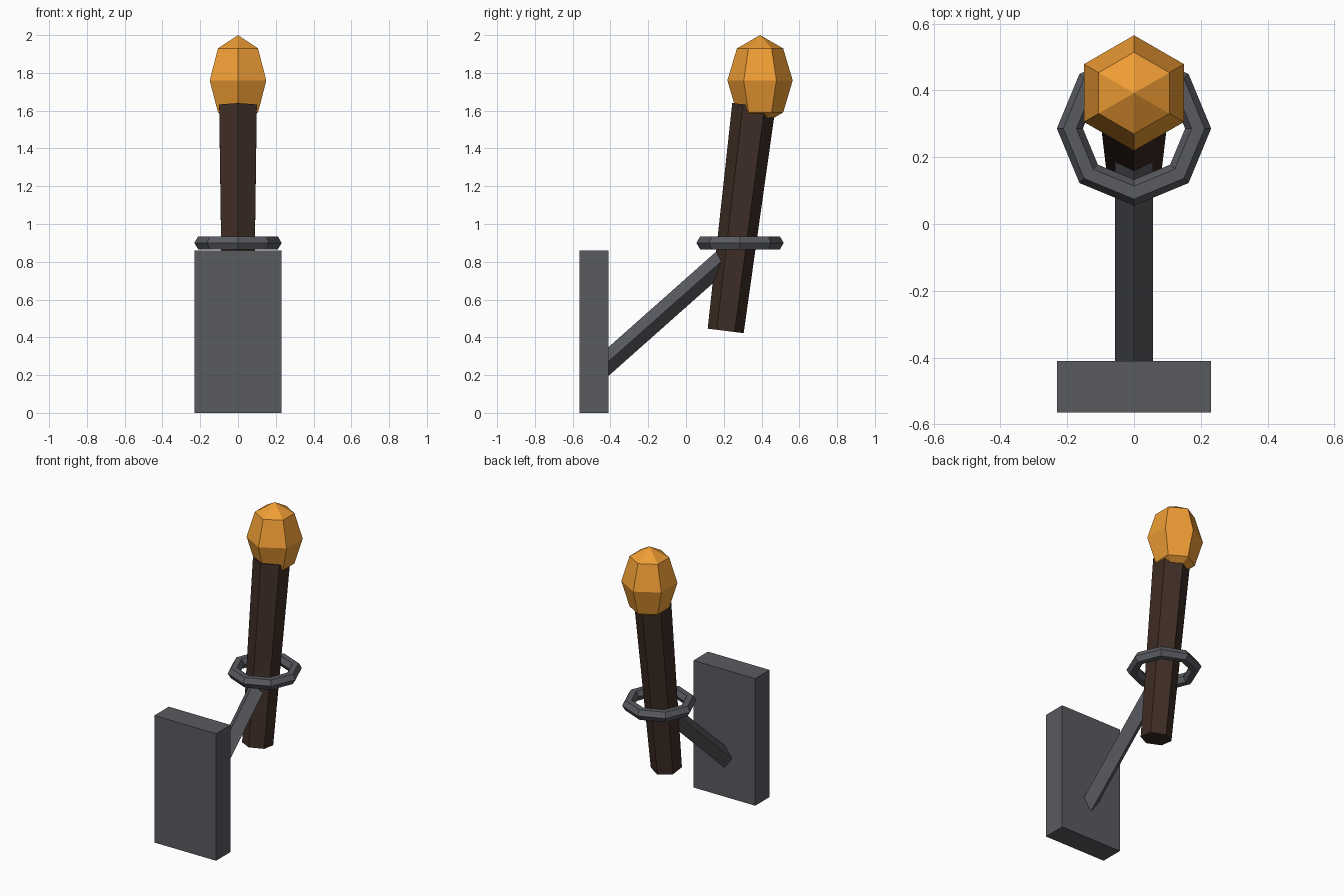
import bpy
import bmesh
from math import sin, cos, pi, atan2
from mathutils import Vector, Matrix

if "Cube" in bpy.data.objects:
    bpy.data.objects.remove(bpy.data.objects["Cube"])


def material(name, rgb):
    m = bpy.data.materials.new(name)
    m.diffuse_color = (*rgb, 1)
    m.use_nodes = True
    m.node_tree.nodes["Principled BSDF"].inputs["Base Color"].default_value = m.diffuse_color
    return m


iron = material("iron", (0.10, 0.104, 0.118))
wood = material("wood", (0.048, 0.026, 0.018))
fire = material("fire", (0.87, 0.34, 0.035))


def lathe(name, profile, sides, phase, mat, matrix):
    """Faceted solid of (radius, height) rings; radius 0 makes a point, open ends are capped."""
    bm = bmesh.new()
    rings = []
    for r, z in profile:
        count = sides if r > 0 else 1
        rings.append([bm.verts.new((r * cos(phase + 2 * pi * i / sides),
                                    r * sin(phase + 2 * pi * i / sides), z))
                      for i in range(count)])
    for lo, hi in zip(rings, rings[1:]):
        for i in range(sides):
            j = (i + 1) % sides
            quad = [lo[i % len(lo)], lo[j % len(lo)], hi[j % len(hi)], hi[i % len(hi)]]
            bm.faces.new(list(dict.fromkeys(quad)))
    for end in (rings[0], rings[-1]):
        if len(end) > 1:
            bm.faces.new(end)
    bmesh.ops.recalc_face_normals(bm, faces=bm.faces)
    mesh = bpy.data.meshes.new(name)
    bm.to_mesh(mesh)
    bm.free()
    ob = bpy.data.objects.new(name, mesh)
    ob.matrix_world = matrix
    mesh.materials.append(mat)
    bpy.context.collection.objects.link(ob)
    return ob


def bar(name, a, b, r1, r2, sides, phase, mat):
    """Straight tapered bar between two points in the x = 0 plane."""
    a, d = Vector(a), Vector(b) - Vector(a)
    matrix = Matrix.Translation(a) @ Matrix.Rotation(-atan2(d.y, d.z), 4, 'X')
    return lathe(name, [(r1, 0), (r2, d.length)], sides, phase, mat, matrix)


# Wall plate
bpy.ops.mesh.primitive_cube_add(size=1, location=(0, -0.4875, 0.43))
plate = bpy.context.object
plate.name = "wall_plate"
plate.scale = (0.462, 0.155, 0.86)
plate.data.materials.append(iron)

# Diagonal diamond-section arm
bar("bracket_arm", (0, -0.47, 0.219), (0, 0.24, 0.849), 0.057, 0.057, 4, 0, iron)

# Holder ring
bpy.ops.mesh.primitive_torus_add(major_segments=8, minor_segments=6, major_radius=0.192,
                                 minor_radius=0.039, location=(0, 0.286, 0.90))
ring = bpy.context.object
ring.name = "holder_ring"
ring.data.materials.append(iron)

# Leaning tapered handle
bar("torch_handle", (0, 0.21, 0.434), (0, 0.359, 1.626), 0.096, 0.115, 6, pi / 2, wood)

# Flame: faceted ellipsoid
flame = [(0.173 * sin(k * pi / 4) if k % 4 else 0, -0.24 * cos(k * pi / 4)) for k in range(5)]
lathe("flame", flame, 6, pi / 2, fire, Matrix.Translation((0, 0.392, 1.76)))
